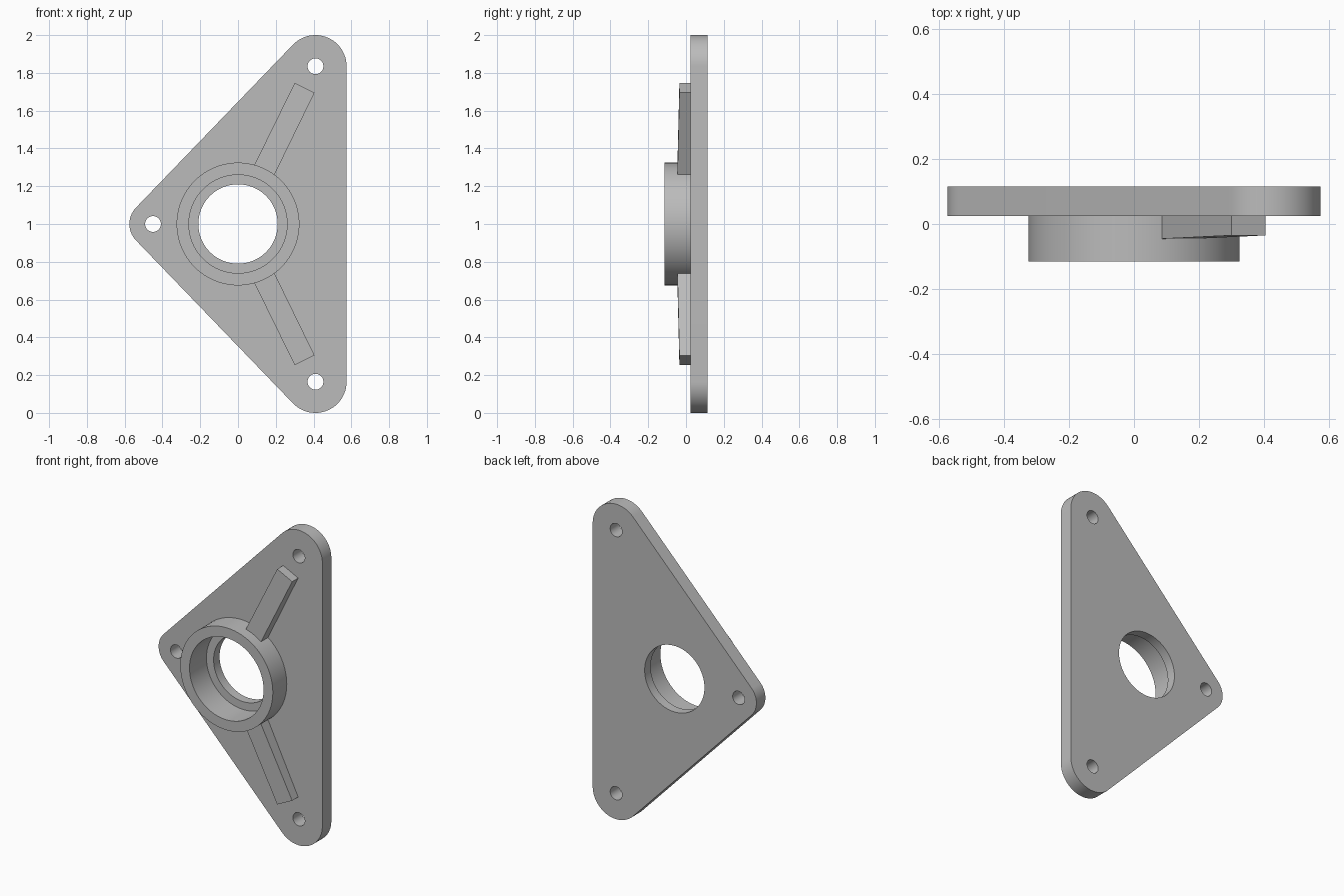
import bpy, bmesh, math
from mathutils import Vector

cube = bpy.data.objects.get("Cube")
if cube:
    bpy.data.objects.remove(cube, do_unlink=True)

GREY = (0.5, 0.5, 0.5, 1)
metal = bpy.data.materials.new("plain grey")
metal.use_nodes = True
metal.diffuse_color = GREY
metal.node_tree.nodes["Principled BSDF"].inputs["Base Color"].default_value = GREY

FRONT, SEAT, LEDGE, BACK = -0.115, 0.025, 0.055, 0.115   # depths along y
BORE, EYE, RIM = 0.26, 0.21, 0.325                       # hub radii
BOLT = 0.042
CORNERS = [(-0.45, 1.0, 0.125), (0.41, 0.165, 0.165), (0.41, 1.835, 0.165)]


def finish(name, bm):
    bmesh.ops.recalc_face_normals(bm, faces=bm.faces)
    mesh = bpy.data.meshes.new(name)
    bm.to_mesh(mesh)
    bm.free()
    obj = bpy.data.objects.new(name, mesh)
    bpy.context.collection.objects.link(obj)
    mesh.materials.append(metal)
    return obj


def arc(x, z, r, start, end, steps):
    angles = [start + (end - start) * i / steps for i in range(steps + 1)]
    return [(x + r * math.cos(a), z + r * math.sin(a)) for a in angles]


def prism(name, outline, front, back):
    """Extrude an (x, z) outline along y; front may be one depth per point."""
    bm = bmesh.new()
    depths = front if isinstance(front, list) else [front] * len(outline)
    near = [bm.verts.new((x, y, z)) for (x, z), y in zip(outline, depths)]
    far = [bm.verts.new((x, back, z)) for x, z in outline]
    bm.faces.new(near)
    bm.faces.new(far)
    for i in range(len(outline)):
        j = (i + 1) % len(outline)
        bm.faces.new((near[i], near[j], far[j], far[i]))
    return finish(name, bm)


def lathe(name, profile, steps=96):
    """Spin a closed (radius, y) profile about the hub axis."""
    bm = bmesh.new()
    verts = [bm.verts.new((r, y, 1)) for r, y in profile]
    edges = [bm.edges.new((v, verts[i - 1])) for i, v in enumerate(verts)]
    bmesh.ops.spin(bm, geom=verts + edges, cent=(0, 0, 1), axis=(0, 1, 0),
                   angle=math.tau, steps=steps)
    bmesh.ops.remove_doubles(bm, verts=bm.verts, dist=1e-5)
    return finish(name, bm)


def smooth(obj):
    bpy.ops.object.select_all(action='DESELECT')
    obj.select_set(True)
    bpy.context.view_layer.objects.active = obj
    bpy.ops.object.shade_smooth_by_angle(angle=math.radians(30))


# Triangular plate: rounded corners joined by common tangents
normals = []
for i, (x, z, r) in enumerate(CORNERS):
    nx, nz, nr = CORNERS[(i + 1) % 3]
    d = Vector((nx - x, nz - z))
    normals.append(math.atan2(d.y, d.x) - math.acos((r - nr) / d.length))
outline = []
for i, (x, z, r) in enumerate(CORNERS):
    start, end = normals[i - 1], normals[i]
    outline += arc(x, z, r, start, start + (end - start) % math.tau, 24)
plate = prism("mounting_plate", outline, SEAT, BACK)

# Bolt holes and the stepped centre bore
cutters = [lathe("bore_cutter", [(0, FRONT), (BORE, FRONT), (BORE, LEDGE),
                                 (EYE, LEDGE), (EYE, BACK + 0.1), (0, BACK + 0.1)])]
for x, z, r in CORNERS:
    cutters.append(prism("bolt_cutter", arc(x, z, BOLT, 0, math.tau, 48)[:-1], -0.1, 0.2))
bpy.context.view_layer.objects.active = plate
for cutter in cutters:
    cutter.hide_render = True
    mod = plate.modifiers.new("hole", 'BOOLEAN')
    mod.operation, mod.solver, mod.object = 'DIFFERENCE', 'EXACT', cutter
    bpy.ops.object.modifier_apply(modifier=mod.name)
    bpy.data.objects.remove(cutter, do_unlink=True)
smooth(plate)

# Bearing collar
smooth(lathe("bearing_collar", [(BORE, FRONT), (RIM, FRONT), (RIM, SEAT), (BORE, SEAT)]))

# Tapered ribs running from the collar towards the two outer corners
rib = [(0.077, 0.293), (0.182, 0.238), (0.405, 0.695), (0.3, 0.747)]
for name, side in (("upper_rib", 1), ("lower_rib", -1)):
    prism(name, [(x, 1 + side * z) for x, z in rib],
          [-0.046, -0.046, -0.035, -0.035], SEAT)
